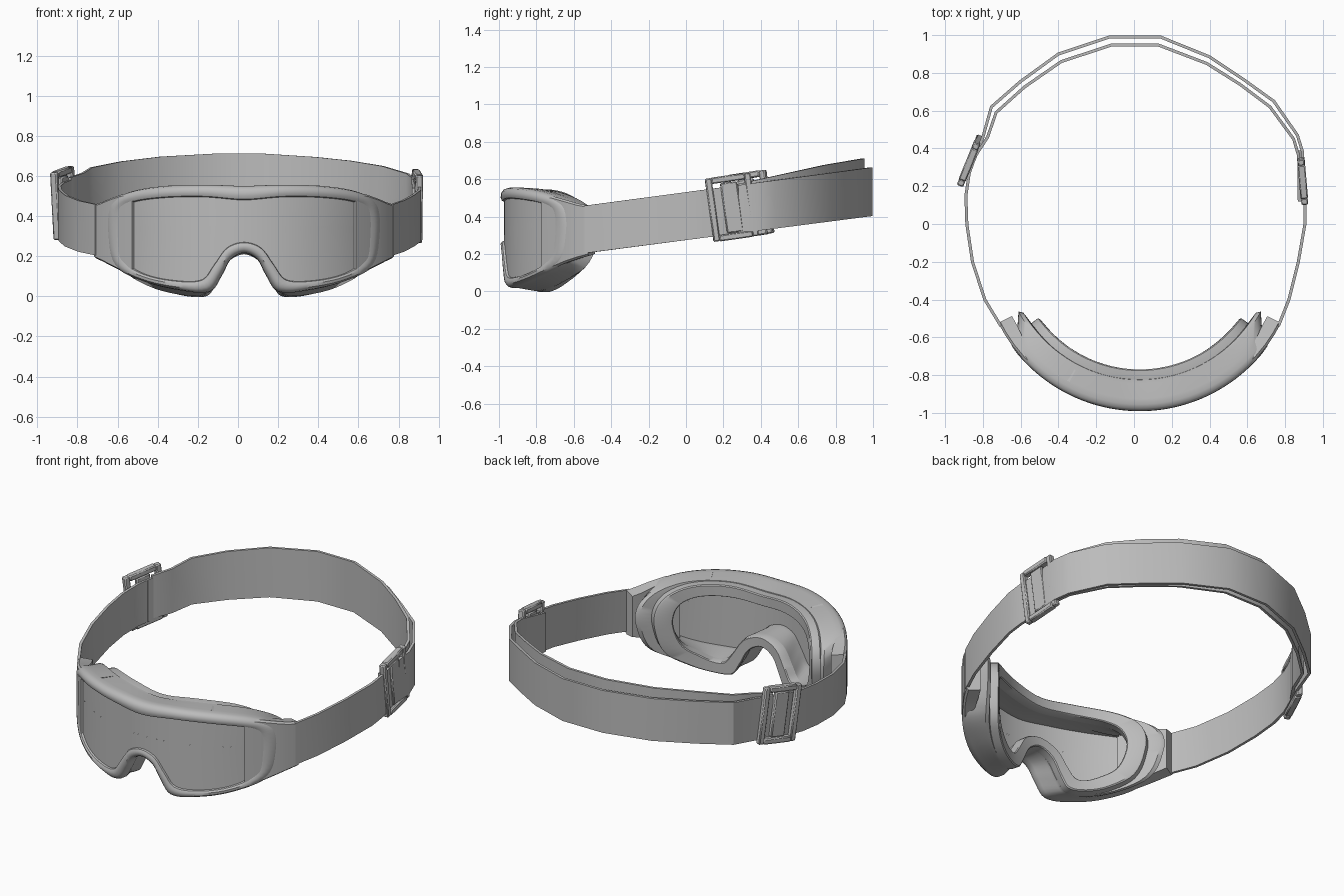
import bpy, bmesh, math
from mathutils import Vector, Matrix

if "Cube" in bpy.data.objects:
    bpy.data.objects.remove(bpy.data.objects["Cube"])

CX = 0.03                       # goggle centre line
grey = bpy.data.materials.new("plain grey")
grey.diffuse_color = (0.5, 0.5, 0.5, 1)
grey.use_nodes = True
grey.node_tree.nodes["Principled BSDF"].inputs["Base Color"].default_value = grey.diffuse_color


def make(name, verts, faces, angle=35):
    me = bpy.data.meshes.new(name)
    me.from_pydata([tuple(v) for v in verts], [], faces)
    bm = bmesh.new()
    bm.from_mesh(me)
    bmesh.ops.remove_doubles(bm, verts=bm.verts, dist=1e-5)
    bmesh.ops.recalc_face_normals(bm, faces=bm.faces)
    bm.to_mesh(me)
    bm.free()
    me.materials.append(grey)
    ob = bpy.data.objects.new(name, me)
    bpy.context.collection.objects.link(ob)
    bpy.ops.object.select_all(action='DESELECT')
    ob.select_set(True)
    bpy.context.view_layer.objects.active = ob
    bpy.ops.object.shade_smooth_by_angle(angle=math.radians(angle))
    return ob


def loft(name, rings, closed=True, caps=False, angle=35):
    """Skin closed rings of equal length; closed joins last ring to first."""
    n = len(rings[0])
    verts = [v for r in rings for v in r]
    faces = []
    for k in range(len(rings) if closed else len(rings) - 1):
        a, b = k * n, (k + 1) % len(rings) * n
        faces += [(a + i, a + (i + 1) % n, b + (i + 1) % n, b + i) for i in range(n)]
    if caps:
        faces += [tuple(range(n)), tuple(range(len(verts) - n, len(verts)))]
    return make(name, verts, faces, angle)


def outline(half, steps=5):
    """Smooth mirrored outline from its right half, top centre to nose."""
    p = [Vector(q) for q in half]
    p = [Vector((-p[1].x, p[1].y))] + p + [Vector((-p[-2].x, p[-2].y))]
    out = []
    for a, b, c, d in zip(p, p[1:], p[2:], p[3:]):
        l0, l1, l2 = (b - a).length, (c - b).length, (d - c).length
        m1, m2 = (c - a) / (l0 + l1) * l1, (d - b) / (l1 + l2) * l1
        for s in range(steps):
            t = s / steps
            out.append(b * (2*t**3 - 3*t*t + 1) + m1 * (t**3 - 2*t*t + t)
                       + c * (3*t*t - 2*t**3) + m2 * (t**3 - t*t))
    out.append(p[-2])
    return out + [Vector((-q.x, q.y)) for q in reversed(out[1:-1])]


lens_line = outline([(0, .48), (.2, .495), (.42, .49), (.585, .462), (.622, .42), (.625, .29),
                     (.605, .18), (.5, .11), (.33, .077), (.21, .085), (.15, .16), (.085, .243), (0, .27)])
outer_line = outline([(0, .55), (.22, .556), (.46, .545), (.62, .51), (.69, .45), (.70, .30),
                      (.66, .15), (.52, .075), (.33, .03), (.18, .025), (.115, .11), (.07, .185), (0, .217)])
pad_line = outline([(0, .53), (.2, .545), (.38, .53), (.48, .48), (.525, .40), (.53, .28),
                    (.49, .12), (.39, .04), (.28, .003), (.18, .003), (.135, .07), (.08, .17), (0, .21)])
hole_line = outline([(0, .465), (.18, .475), (.34, .465), (.42, .43), (.455, .37), (.46, .28),
                     (.42, .16), (.34, .10), (.27, .07), (.22, .075), (.18, .13), (.11, .23), (0, .27)])


def mix(a, b, t):
    return [p.lerp(q, t) for p, q in zip(a, b)]


def wrap(line, radius, cy, depth=0.0):
    """Bend a flat outline round a vertical cylinder, pushed inward by depth."""
    k = (radius - depth) / radius
    return [Vector((CX + p.x * k, cy - math.sqrt(radius**2 - p.x**2) * k, p.y)) for p in line]


def front(line, depth=0.0):
    return wrap(line, .841, -.149, depth)


def back(line, depth=0.0):
    return wrap(line, .655, -.115, depth)


# frame: rounded front rim, outer shell tapering back to the pad
loft("goggle_frame", [
    front(lens_line, .018), front(mix(lens_line, outer_line, .06), .006),
    front(mix(lens_line, outer_line, .3), -.001), front(mix(lens_line, outer_line, .65), .001),
    front(mix(lens_line, outer_line, .9), .014), front(outer_line, .035), front(outer_line, .065),
    back(mix(outer_line, pad_line, .75), -.075), back(mix(outer_line, pad_line, .8), -.055),
    back(mix(hole_line, pad_line, .75), -.05), back(hole_line, -.055), front(lens_line, .045)], angle=40)

# face pad: soft ring behind the frame
loft("face_pad", [back(mix(hole_line, pad_line, .97), -.06), back(pad_line, -.045), back(pad_line, -.006),
                  back(mix(hole_line, pad_line, .92), 0), back(mix(hole_line, pad_line, .06), 0),
                  back(hole_line, -.006), back(hole_line, -.06)])

# lens: curved sheet filled from its rim to a horizontal middle line
middle = [Vector((p.x * .94, .35)) for p in lens_line]
loft("lens", [front(mix(lens_line, middle, t), .017) for t in (0, .5, 1)], closed=False)

# side lugs that carry the strap
for side, name in ((-1, "left_lug"), (1, "right_lug")):
    rings = []
    for u, lo, hi, th in ((.56, .10, .515, .05), (.62, .125, .508, .06), (.68, .155, .487, .075),
                          (.72, .175, .47, .085), (.752, .19, .46, .085)):
        def at(d, z):
            k = (.841 - d) / .841
            return Vector((CX + side * u * k, -.149 - math.sqrt(.841**2 - u * u) * k, z))
        rings.append([at(.004, lo + .01), at(.004, hi - .01), at(.016, hi), at(th, hi - .01),
                      at(th, lo + .01), at(.016, lo)])
    loft(name, rings, closed=False, caps=True)

# small vent ridge on each upper side of the frame
for side, name in ((-1, "left_vent"), (1, "right_vent")):
    rings = []
    for u in (.40, .46, .52, .57):
        def at(d, z):
            k = (.841 - d) / .841
            return Vector((CX + side * u * k, -.149 - math.sqrt(.841**2 - u * u) * k, z))
        top = .553 - .25 * (u - .40)
        rings.append([at(.06, top - .06), at(.06, top), at(.13, top - .005), at(.13, top - .06)])
    loft(name, rings, closed=False, caps=True)


def band(name, path, low, high, thick=.016):
    """Strap standing on a plan path; low and high give z edges from y."""
    pts = [Vector(p) for p in path]
    rings = []
    for i, p in enumerate(pts):
        d = (pts[min(i + 1, len(pts) - 1)] - pts[max(i - 1, 0)]).normalized()
        n = Vector((d.y, -d.x)) * thick / 2
        rings.append([(p + n * s).to_3d() + Vector((0, 0, f(p.y)))
                      for s, f in ((-1, low), (-1, high), (1, high), (1, low))])
    loft(name, rings, closed=False, caps=True, angle=30)


def strap_low(y):
    return .203 + .13 * (y + .55)


def strap_high(y):
    return .457 + .134 * (y + .55)


# front straps, lug to buckle
band("left_strap", [(-.705, -.54), (-.79, -.40), (-.855, -.20), (-.885, 0), (-.89, .15), (-.872, .27),
                    (-.84, .36)], strap_low, strap_high)
band("right_strap", [(.765, -.54), (.82, -.40), (.87, -.20), (.905, 0), (.905, .10), (.892, .20),
                     (.882, .30)], strap_low, strap_high)
# rear strap: outer layer and a slightly taller inner layer
band("rear_strap_outer", [(-.85, .33), (-.80, .46), (-.755, .62), (-.6, .755), (-.40, .90), (-.13, .99),
                          (.14, .99), (.40, .885), (.58, .765), (.74, .65), (.865, .47), (.893, .38),
                          (.893, .28)], strap_low, strap_high)
band("rear_strap_inner", [(-.84, .36), (-.775, .46), (-.73, .59), (-.58, .725), (-.385, .86), (-.12, .947),
                          (.13, .947), (.385, .85), (.56, .74), (.72, .62), (.845, .45), (.872, .36),
                          (.875, .12)],
     lambda y: .31 + .125 * (y - .2), lambda y: min(.58 + .17 * (y - .2), .553 + .22 * (y - .2)) + .004)


def buckle(name, x, y, z, heading, pitch):
    """Rectangular slide buckle: closed outer frame with a centre bar."""
    verts, faces = [], []

    def box(w, h, t, ox, oz, oy=0):
        b = len(verts)
        verts.extend(Vector((ox + sx * w / 2, oy + sy * t / 2, oz + sz * h / 2))
                     for sx in (-1, 1) for sy in (-1, 1) for sz in (-1, 1))
        faces.extend(tuple(b + i for i in f) for f in
                     ((0, 1, 3, 2), (4, 6, 7, 5), (0, 4, 5, 1), (2, 3, 7, 6), (0, 2, 6, 4), (1, 5, 7, 3)))
    for s in (-1, 1):
        box(.035, .34, .036, s * .105, 0)       # end bars
        box(.18, .034, .04, 0, s * .155)        # top and bottom rails
    box(.09, .27, .03, 0, 0, 0)                 # centre bar wrapped in strap
    m = (Matrix.Translation((x, y, z)) @ Matrix.Rotation(heading, 4, 'Z')
         @ Matrix.Rotation(-pitch, 4, 'Y'))
    ob = make(name, [m @ v for v in verts], faces)
    mod = ob.modifiers.new("soft_edges", 'BEVEL')
    mod.width, mod.segments = .006, 1


buckle("left_buckle", -.868, .335, .465, math.radians(68), math.radians(8))
buckle("right_buckle", .892, .245, .45, math.radians(95), math.radians(8))
